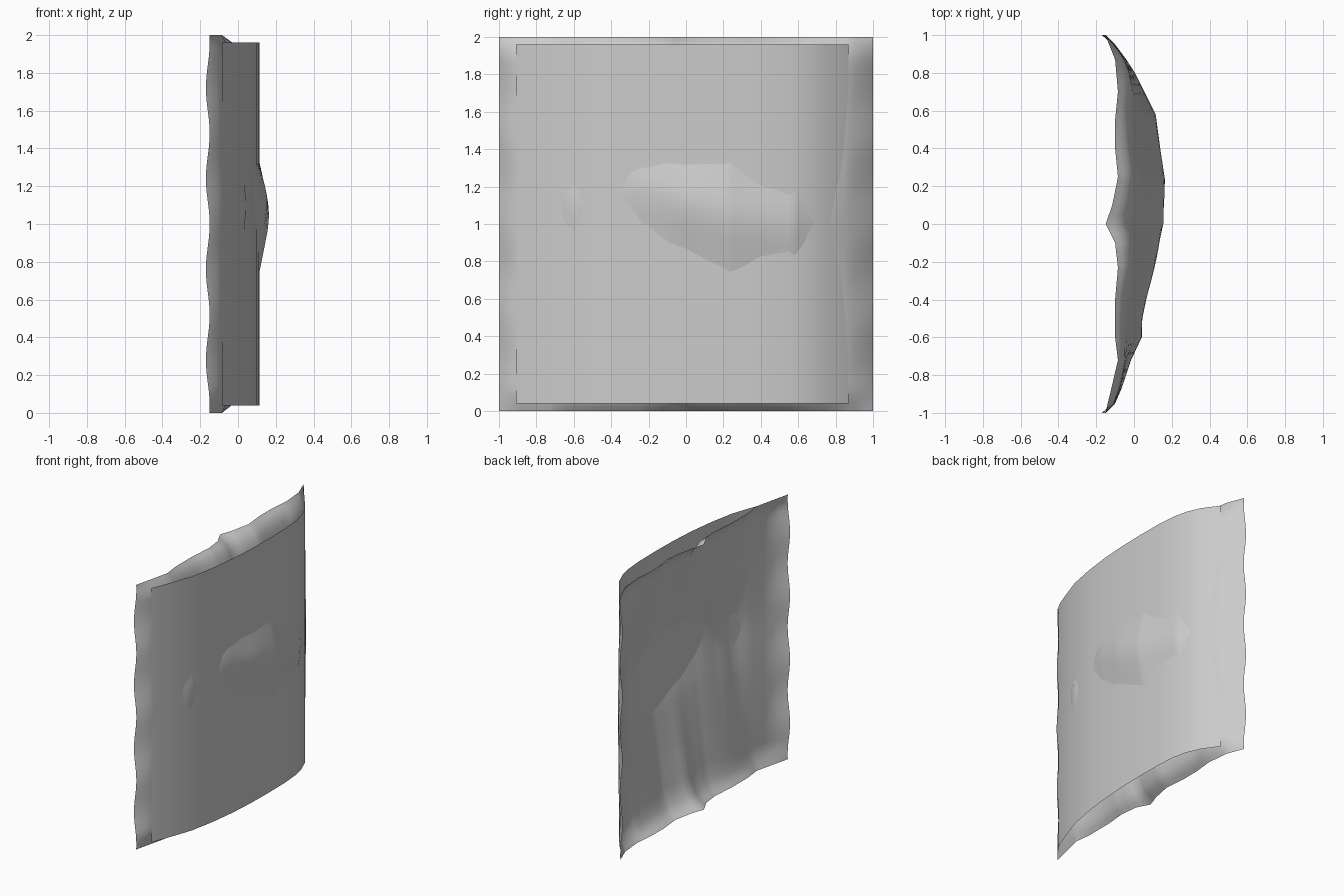
import bpy, bmesh, math

if "Cube" in bpy.data.objects:
    bpy.data.objects.remove(bpy.data.objects["Cube"])


def interp(pts, t):
    """Piecewise linear lookup in a list of (position, value)."""
    if t <= pts[0][0]:
        return pts[0][1]
    for (a, u), (b, v) in zip(pts, pts[1:]):
        if t <= b:
            return u + (v - u) * (t - a) / (b - a)
    return pts[-1][1]


def sheet(name, ys, zs, fn, flip=False):
    """Open smooth sheet x = fn(y, z) over a grid."""
    bm = bmesh.new()
    grid = [[bm.verts.new((fn(y, z), y, z)) for z in zs] for y in ys]
    for a, b in zip(grid, grid[1:]):
        for i in range(len(zs) - 1):
            f = bm.faces.new((a[i], b[i], b[i + 1], a[i + 1]))
            if flip:
                f.normal_flip()
    me = bpy.data.meshes.new(name)
    bm.to_mesh(me)
    bm.free()
    ob = bpy.data.objects.new(name, me)
    bpy.context.collection.objects.link(ob)
    bpy.ops.object.select_all(action='DESELECT')
    bpy.context.view_layer.objects.active = ob
    ob.select_set(True)
    bpy.ops.object.shade_smooth_by_angle(angle=math.radians(60))
    return ob


# Front face: clean curved sheet, plan profile (y, x)
FACE = [(-.91, -.085), (-.87, -.065), (-.75, -.02), (-.6, .033), (-.4, .072), (-.2, .097),
        (0, .11), (.2, .114), (.4, .112), (.55, .10), (.65, .077), (.75, .035), (.87, -.05)]
sheet("front_face", [p[0] for p in FACE], [.04, 1, 1.96], lambda y, z: interp(FACE, y))

# Rough backing: dished sheet whose crown pokes through the front face
RIM = [(-1, -.15), (-.87, -.12), (-.72, -.085), (-.6, -.10), (-.4, -.10), (-.23, -.085),
       (-.1, -.10), (0, -.15), (.1, -.115), (.25, -.085), (.4, -.10), (.55, -.10),
       (.7, -.085), (.87, -.10), (1, -.15)]
CROWN = [(-1, -.15), (-.95, -.10), (-.87, -.065), (-.72, -.015), (-.6, .042), (-.5, .045),
         (-.38, .07), (-.23, .11), (0, .155), (.23, .165), (.58, .115), (.8, .005),
         (.87, -.04), (.95, -.10), (1, -.15)]
RIDGE = [(-.4, 1.1), (-.3, 1.2), (0, 1.12), (.3, 1.03), (.6, 1.0), (1, 1.0)]
RISE = [(0, 0), (.04, .22), (.08, .32), (.15, .42), (.4, .6), (.7, .79), (.92, .97), (1, 1)]


def backing(y, z):
    ridge = interp(RIDGE, y)
    d = (2 - z) / (2 - ridge) if z > ridge else z / ridge
    rise = interp(RISE, d)
    # the dish flattens towards the narrow side edges
    side = max(0, (abs(y) - .6) / .4)
    rise += (min(1, d / .1) - rise) * side
    rim, crown = interp(RIM, y), interp(CROWN, y)
    fringe = max(0, (abs(y) - .87) / .13)
    wave = -.02 * (1 - math.cos((z - .04) / .48 * 2 * math.pi)) / 2
    return rim + (crown - rim) * rise + fringe * wave


ys = sorted({round(-1 + i * .05, 3) for i in range(41)}
            | {p[0] for p in RIM} | {p[0] for p in CROWN})
zs = [0, .02, .04, .08] + [.12 + i * .04 for i in range(45)] + [1.92, 1.96, 1.98, 2]
sheet("rough_backing", ys, zs, backing, flip=True)
